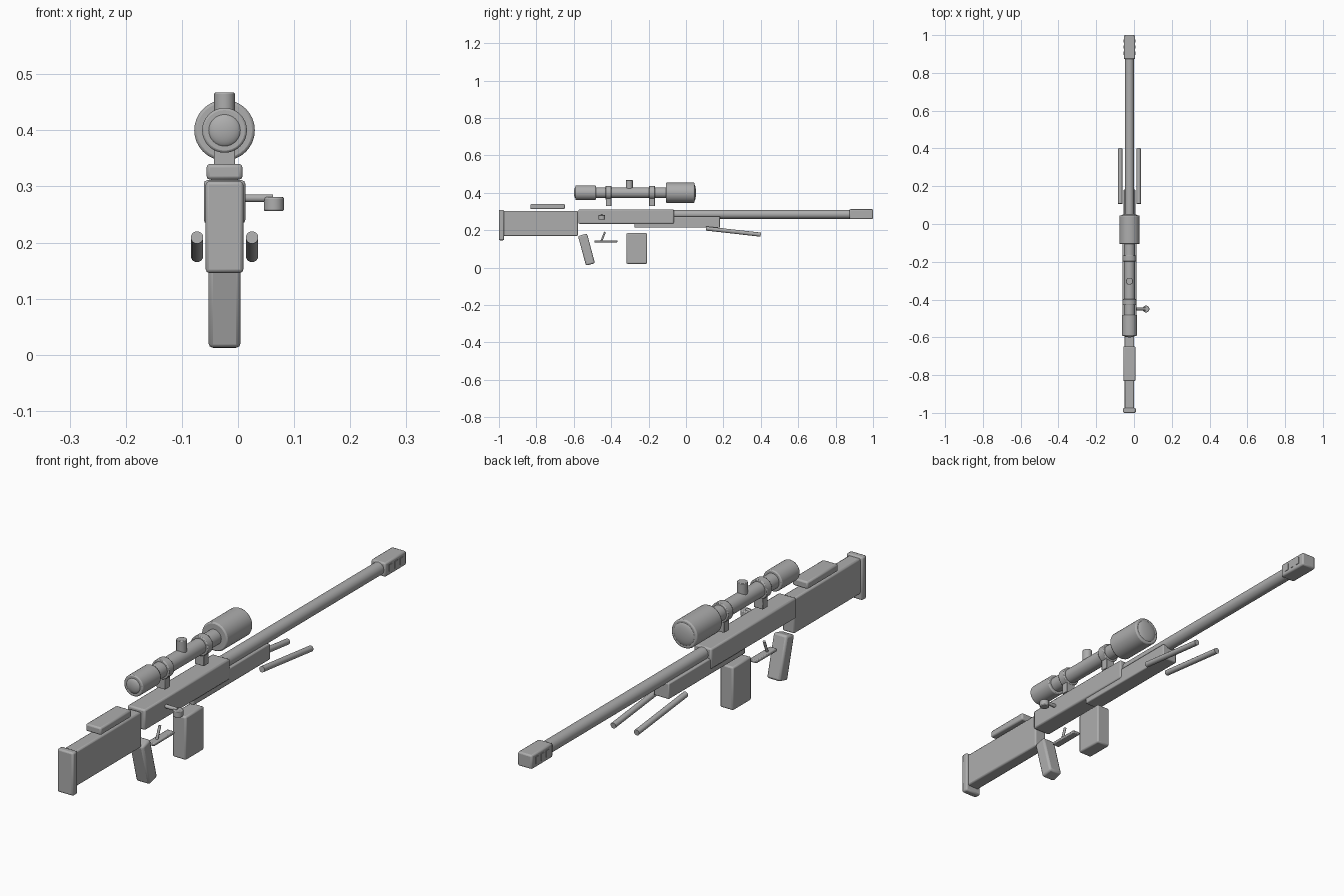
import bpy
import math
from mathutils import Vector

cube = bpy.data.objects.get("Cube")
if cube:
    bpy.data.objects.remove(cube, do_unlink=True)

CX = -0.024      # centre line of the rifle
SCOPE_Z = 0.40   # optical axis height

grey = bpy.data.materials.new("gunmetal grey")
grey.use_nodes = True
grey.diffuse_color = (0.42, 0.42, 0.42, 1)
grey.node_tree.nodes["Principled BSDF"].inputs["Base Color"].default_value = (0.42, 0.42, 0.42, 1)


def finish(name, bevel=0.0):
    ob = bpy.context.object
    ob.name = name
    ob.data.materials.append(grey)
    bpy.ops.object.transform_apply(location=False, rotation=False, scale=True)
    if bevel:
        mod = ob.modifiers.new("Bevel", 'BEVEL')
        mod.width = bevel
        mod.segments = 2
        mod.limit_method = 'ANGLE'
    bpy.ops.object.shade_smooth_by_angle(angle=math.radians(40))
    return ob


def box(name, width, y, z, bevel=0.006, x=CX, tilt=0.0):
    """Box spanning the y and z ranges, centred on x."""
    bpy.ops.mesh.primitive_cube_add(size=1, location=(x, sum(y) / 2, sum(z) / 2),
                                    rotation=(tilt, 0, 0))
    bpy.context.object.scale = (width, y[1] - y[0], z[1] - z[0])
    return finish(name, bevel)


def rod(name, start, end, radius, bevel=0.0):
    """Cylinder between two points."""
    a, b = Vector(start), Vector(end)
    bpy.ops.mesh.primitive_cylinder_add(vertices=32, radius=radius, depth=(b - a).length,
                                        location=(a + b) / 2)
    bpy.context.object.rotation_euler = (b - a).to_track_quat('Z', 'Y').to_euler()
    return finish(name, bevel)


def tube(name, y, z, radius, bevel=0.0):
    return rod(name, (CX, y[0], z), (CX, y[1], z), radius, bevel)


def lens(name, y, radius, bulge):
    bpy.ops.mesh.primitive_uv_sphere_add(segments=32, ring_count=16, radius=1,
                                         location=(CX, y, SCOPE_Z), rotation=(math.pi / 2, 0, 0))
    bpy.context.object.scale = (radius, radius, bulge)
    return finish(name)


# Stock
box("butt_plate", 0.067, (-1.0, -0.973), (0.146, 0.309))
box("stock", 0.05, (-0.98, -0.578), (0.169, 0.303))
box("cheek_rest", 0.064, (-0.832, -0.648), (0.312, 0.34))

# Receiver, fore-end and barrel
box("receiver", 0.074, (-0.575, -0.065), (0.234, 0.311))
box("fore_end", 0.064, (-0.275, 0.182), (0.213, 0.273), 0.004)
tube("barrel", (-0.09, 0.89), 0.285, 0.024)
box("muzzle_brake", 0.06, (0.873, 1.0), (0.259, 0.312))
for side, label in ((1, "left"), (-1, "right")):
    for i in range(3):
        y = 0.905 + i * 0.032
        box(f"muzzle_port_{label}_{i + 1}", 0.006, (y - 0.009, y + 0.009), (0.273, 0.299),
            0, x=CX + side * 0.029)

# Grip, magazine and trigger
box("pistol_grip", 0.057, (-0.557, -0.507), (0.014, 0.178), 0.008, tilt=math.radians(15))
box("magazine", 0.056, (-0.318, -0.208), (0.02, 0.184))
box("trigger_guard", 0.03, (-0.49, -0.366), (0.135, 0.146), 0.003)
rod("trigger", (CX, -0.452, 0.143), (CX, -0.433, 0.19), 0.005)

# Bolt handle
rod("bolt_handle", (CX, -0.45, 0.279), (0.062, -0.45, 0.279), 0.007)
rod("bolt_knob", (0.064, -0.45, 0.256), (0.064, -0.45, 0.281), 0.018, 0.003)

# Scope
tube("scope_tube", (-0.50, -0.09), SCOPE_Z, 0.029)
tube("scope_eyepiece", (-0.592, -0.482), SCOPE_Z, 0.04, 0.004)
tube("scope_objective", (-0.107, 0.046), SCOPE_Z, 0.054, 0.005)
lens("eyepiece_lens", -0.588, 0.03, 0.012)
lens("objective_lens", 0.042, 0.045, 0.012)
for label, y in (("rear", -0.414), ("front", -0.182)):
    tube(f"scope_ring_{label}", (y - 0.016, y + 0.016), SCOPE_Z, 0.037, 0.003)
    box(f"scope_mount_{label}", 0.038, (y - 0.015, y + 0.015), (0.328, 0.38), 0.002)
rod("scope_turret", (CX, -0.303, 0.415), (CX, -0.303, 0.467), 0.0185, 0.002)

# Folded bipod
for side, label in ((1, "left"), (-1, "right")):
    x = CX + side * 0.049
    rod(f"bipod_leg_{label}", (x, 0.107, 0.209), (x, 0.4, 0.176), 0.011)
